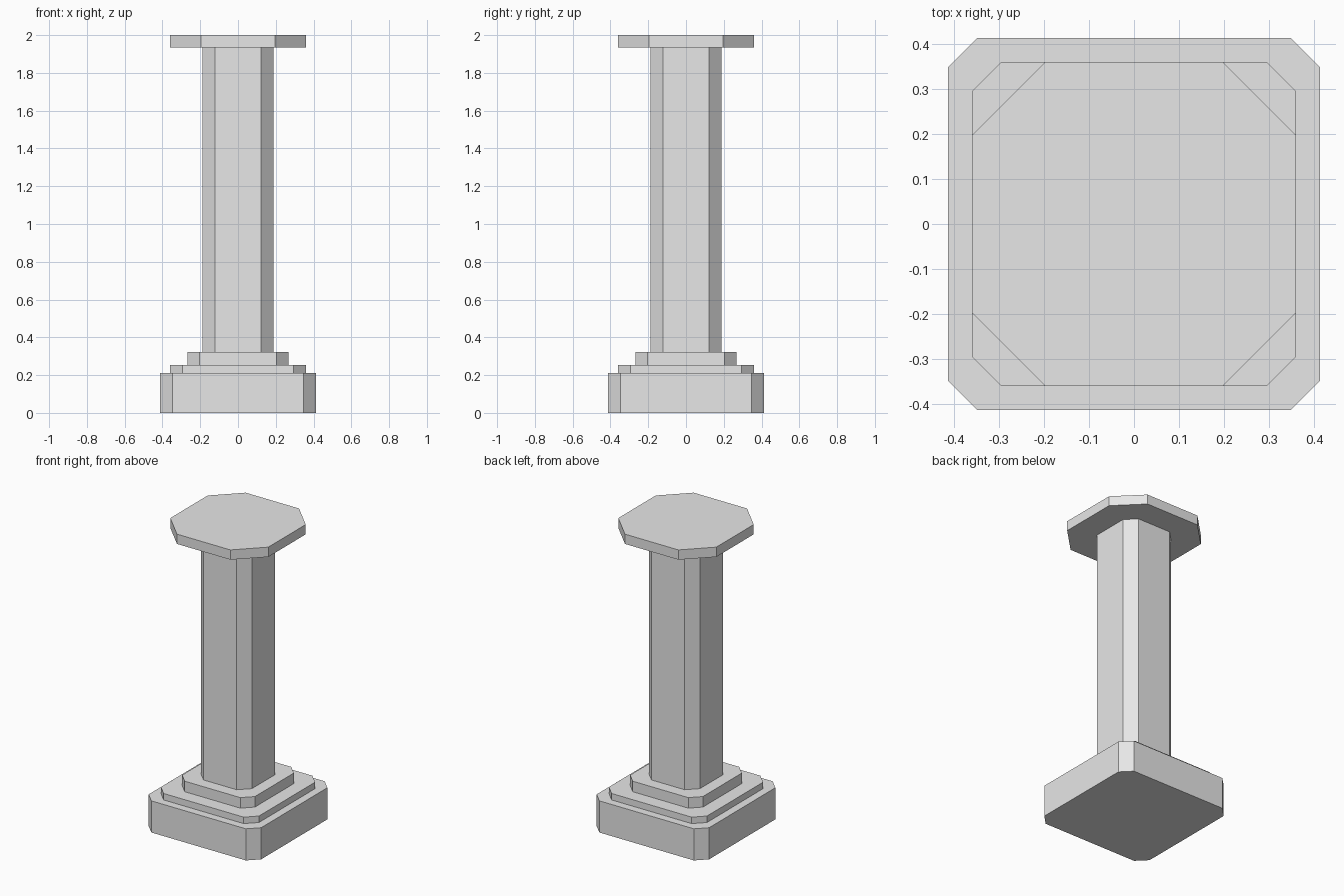
import bpy
import bmesh

cube = bpy.data.objects.get("Cube")
if cube:
    bpy.data.objects.remove(cube, do_unlink=True)

stone = bpy.data.materials.new("light_grey_stone")
stone.use_nodes = True
grey = (0.8, 0.8, 0.8, 1.0)
stone.diffuse_color = grey
stone.node_tree.nodes["Principled BSDF"].inputs["Base Color"].default_value = grey


def chamfered_block(name, half, flat, bottom, top):
    """Square block with cut corners; flat is half the width left on each side."""
    corners = []
    for sx, sy in ((1, 1), (-1, 1), (-1, -1), (1, -1)):
        pair = [(sx * half, sy * flat), (sx * flat, sy * half)]
        corners += pair if sx == sy else pair[::-1]
    bm = bmesh.new()
    base = bm.faces.new([bm.verts.new((x, y, bottom)) for x, y in corners])
    extruded = bmesh.ops.extrude_face_region(bm, geom=[base], use_keep_orig=True)
    raised = [v for v in extruded["geom"] if isinstance(v, bmesh.types.BMVert)]
    bmesh.ops.translate(bm, verts=raised, vec=(0, 0, top - bottom))
    bmesh.ops.recalc_face_normals(bm, faces=bm.faces)
    mesh = bpy.data.meshes.new(name)
    bm.to_mesh(mesh)
    bm.free()
    mesh.materials.append(stone)
    obj = bpy.data.objects.new(name, mesh)
    bpy.context.collection.objects.link(obj)
    return obj


# Stepped base
chamfered_block("plinth", 0.413, 0.347, 0.0, 0.21)
chamfered_block("lower_step", 0.36, 0.294, 0.21, 0.253)
chamfered_block("upper_step", 0.267, 0.204, 0.253, 0.323)

# Column and top slab
chamfered_block("shaft", 0.188, 0.122, 0.323, 1.935)
chamfered_block("cap", 0.36, 0.196, 1.935, 2.0)
